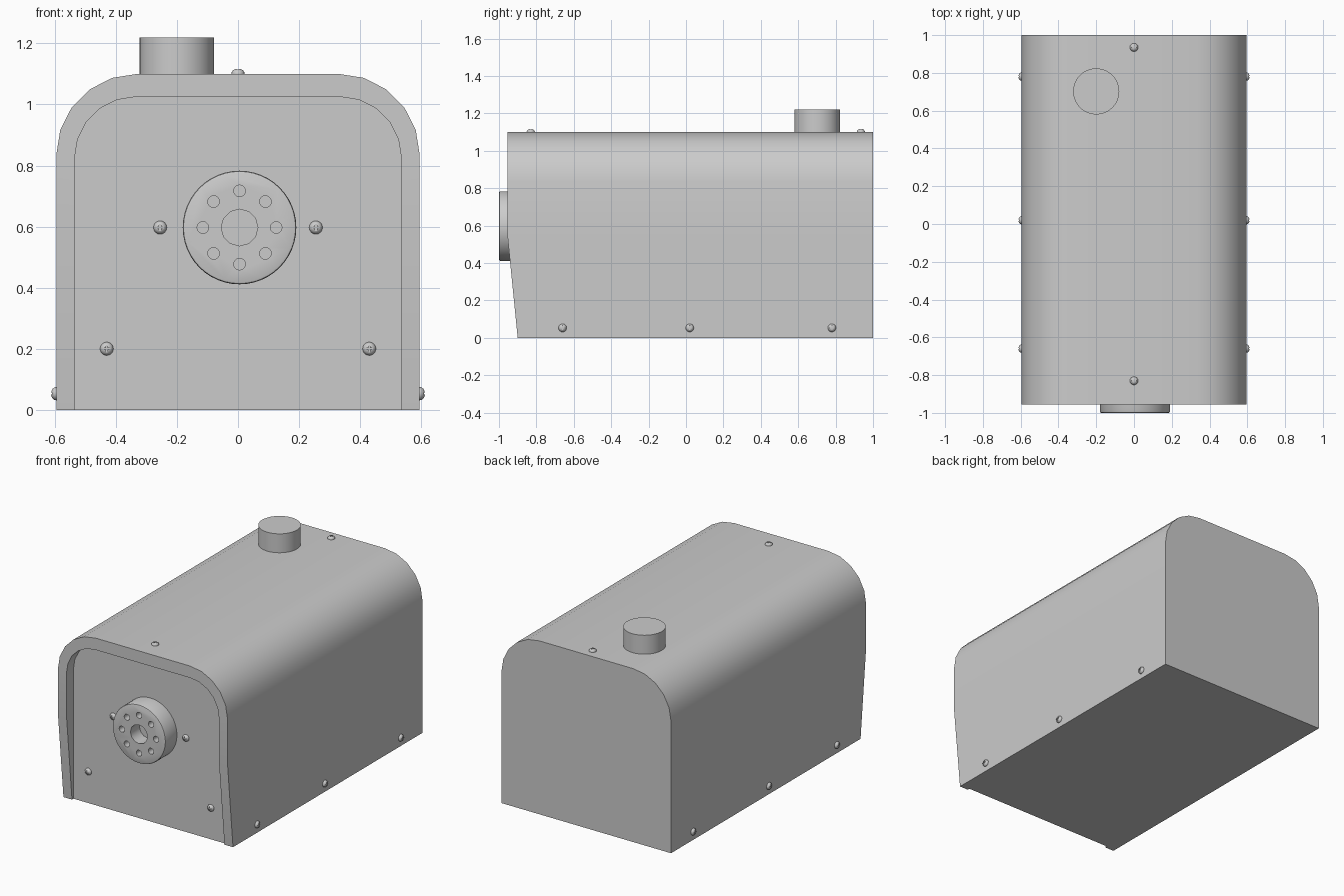
import bpy, bmesh, math
from mathutils import Matrix, Vector

if "Cube" in bpy.data.objects:
    bpy.data.objects.remove(bpy.data.objects["Cube"], do_unlink=True)

COLOUR = (0.6, 0.6, 0.6, 1)
grey = bpy.data.materials.new("plain grey")
grey.diffuse_color = COLOUR
grey.use_nodes = True
grey.node_tree.nodes["Principled BSDF"].inputs["Base Color"].default_value = COLOUR

BACK, FRONT, TOE, PANEL = 1.0, -0.955, -0.9, -0.885
BEND = 0.55


def make_object(name, bm):
    bmesh.ops.recalc_face_normals(bm, faces=bm.faces)
    mesh = bpy.data.meshes.new(name)
    bm.to_mesh(mesh)
    bm.free()
    mesh.materials.append(grey)
    obj = bpy.data.objects.new(name, mesh)
    bpy.context.collection.objects.link(obj)
    return obj


def finish(obj):
    bpy.ops.object.select_all(action='DESELECT')
    obj.select_set(True)
    bpy.context.view_layer.objects.active = obj
    bpy.ops.object.shade_smooth_by_angle(angle=math.radians(32))


def cylinder(bm, centre, radius, depth, axis, sides):
    turn = Vector((0, 0, 1)).rotation_difference(Vector(axis)).to_matrix().to_4x4()
    return bmesh.ops.create_cone(bm, cap_ends=True, segments=sides, radius1=radius,
                                 radius2=radius, depth=depth,
                                 matrix=Matrix.Translation(centre) @ turn)["verts"]


def carve(obj, cutter):
    mod = obj.modifiers.new("carve", 'BOOLEAN')
    mod.object, mod.operation, mod.solver = cutter, 'DIFFERENCE', 'EXACT'
    bpy.context.view_layer.objects.active = obj
    bpy.ops.object.modifier_apply(modifier=mod.name)
    bpy.data.objects.remove(cutter, do_unlink=True)


def arch(half, top, radius, steps=5):
    """Right half of an arch from the floor up, then mirrored."""
    side = [(half, 0), (half, BEND)]
    for i in range(steps + 1):
        a = math.pi / 2 * i / steps
        side.append((half - radius + radius * math.cos(a),
                     top - radius + radius * math.sin(a)))
    return side + [(-x, z) for x, z in reversed(side)]


# Housing: arched shell with a sloping lower lip and a recessed front panel
def front_y(z):
    return FRONT if z >= BEND else TOE + (FRONT - TOE) * z / BEND


bm = bmesh.new()
outer, inner = arch(0.595, 1.1, 0.265), arch(0.535, 1.025, 0.2)
back = [bm.verts.new((x, BACK, z)) for x, z in outer]
lip = [bm.verts.new((x, front_y(z), z)) for x, z in outer]
rim = [bm.verts.new((x, front_y(z), z)) for x, z in inner]
panel = [bm.verts.new((x, PANEL, z)) for x, z in inner]
for a, b in ((back, lip), (lip, rim), (rim, panel)):
    for i in range(len(a) - 1):
        bm.faces.new((a[i], a[i + 1], b[i + 1], b[i]))
bm.faces.new(back)
bm.faces.new(panel)
bm.faces.new((back[0], lip[0], rim[0], panel[0], panel[-1], rim[-1], lip[-1], back[-1]))
finish(make_object("housing", bm))

# Chimney stub on the roof
bm = bmesh.new()
cylinder(bm, (-0.2, 0.702, 1.15), 0.122, 0.14, (0, 0, 1), 48)
finish(make_object("roof_pipe", bm))

# Output hub with a centre bore and a ring of bolt holes
HUB = Vector((0.005, -1.0, 0.597))
bm = bmesh.new()
cylinder(bm, HUB + Vector((0, 0.06, 0)), 0.186, 0.12, (0, -1, 0), 48)
edges = [e for e in bm.edges if all(v.co.y < -0.99 for v in e.verts)]
bmesh.ops.bevel(bm, geom=edges, offset=0.008, segments=2, affect='EDGES', profile=0.5)
hub = make_object("output_hub", bm)
bm = bmesh.new()
cylinder(bm, HUB, 0.06, 0.18, (0, -1, 0), 12)
for i in range(8):
    a = math.tau * i / 8
    cylinder(bm, HUB + Vector((math.cos(a), 0, math.sin(a))) * 0.12, 0.019, 0.1, (0, -1, 0), 16)
carve(hub, make_object("hub_holes", bm))
finish(hub)

# Domed screw with a cross recess
bm = bmesh.new()
bmesh.ops.create_uvsphere(bm, u_segments=16, v_segments=8, radius=0.022)
bmesh.ops.scale(bm, vec=(1, 1, 0.8), verts=bm.verts)
screw = make_object("screw", bm)
bm = bmesh.new()
arm = Matrix.Translation((0, 0, 0.018)) @ Matrix.Diagonal((0.024, 0.006, 0.014, 1))
bmesh.ops.create_cube(bm, size=1, matrix=arm)
cross = make_object("cross_bar", bm)
bm = bmesh.new()
bmesh.ops.create_cube(bm, size=1, matrix=Matrix.Rotation(math.pi / 2, 4, 'Z') @ arm)
second = make_object("cross_bar_turned", bm)
carve(screw, cross)
carve(screw, second)
finish(screw)

places = [("roof_screw", (0, y, 1.1), (0, 0, 1)) for y in (-0.83, 0.935)]
for s, side in ((1, "left"), (-1, "right")):
    places += [(side + "_screw", (s * 0.595, y, 0.053), (s, 0, 0)) for y in (-0.66, 0.02, 0.78)]
    places += [("front_screw", (s * x, PANEL, z), (0, -1, 0))
               for x, z in ((0.255, 0.597), (0.43, 0.2))]
for name, spot, axis in places:
    copy = bpy.data.objects.new(name, screw.data)
    turn = Vector((0, 0, 1)).rotation_difference(Vector(axis)).to_matrix().to_4x4()
    copy.matrix_world = Matrix.Translation(spot) @ turn
    bpy.context.collection.objects.link(copy)
bpy.data.objects.remove(screw, do_unlink=True)
